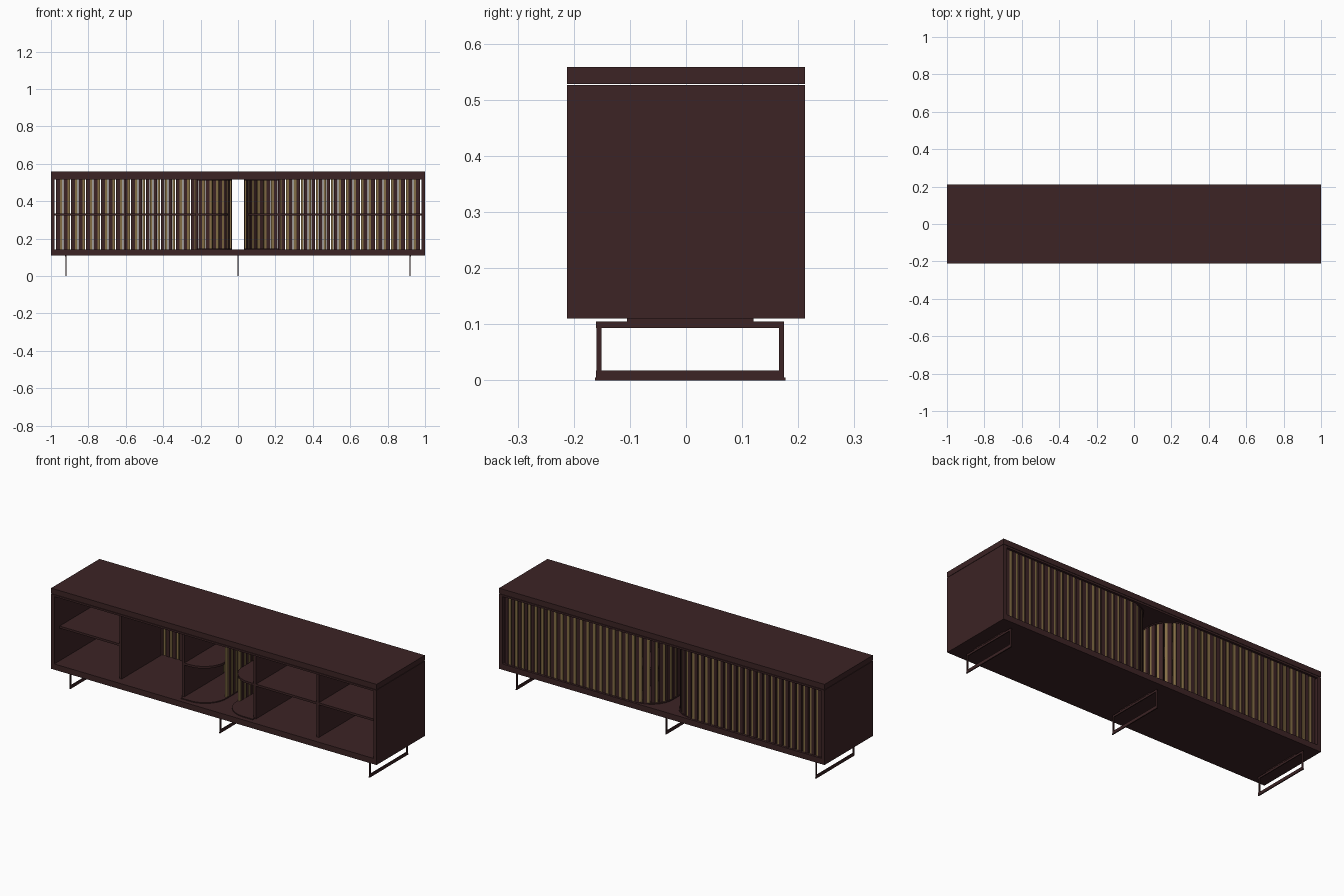
import bpy, bmesh, math
from mathutils import Matrix, Vector

if "Cube" in bpy.data.objects:
    bpy.data.objects.remove(bpy.data.objects["Cube"])


def material(name, rgb):
    m = bpy.data.materials.new(name)
    m.diffuse_color = (*rgb, 1)
    m.use_nodes = True
    m.node_tree.nodes["Principled BSDF"].inputs["Base Color"].default_value = m.diffuse_color
    return m


WOOD = material("dark walnut", (0.045, 0.017, 0.018))
GOLD = material("aged brass", (0.23, 0.155, 0.06))


def finish(name, bm, mat):
    bmesh.ops.recalc_face_normals(bm, faces=bm.faces)
    me = bpy.data.meshes.new(name)
    bm.to_mesh(me)
    bm.free()
    me.materials.append(mat)
    ob = bpy.data.objects.new(name, me)
    bpy.context.collection.objects.link(ob)
    return ob


def add_box(bm, centre, size, angle=0):
    mat = Matrix.Translation(centre) @ Matrix.Rotation(angle, 4, 'Z') @ Matrix.Diagonal((*size, 1))
    bmesh.ops.create_cube(bm, size=1, matrix=mat)


def box(name, x, y, z, mat=WOOD):
    bm = bmesh.new()
    add_box(bm, [(a + b) / 2 for a, b in (x, y, z)], [b - a for a, b in (x, y, z)])
    return finish(name, bm, mat)


def plate(name, points, z0, z1):
    bm = bmesh.new()
    face = bm.faces.new([bm.verts.new((x, y, z0)) for x, y in points])
    res = bmesh.ops.extrude_face_region(bm, geom=[face])
    bmesh.ops.translate(bm, vec=(0, 0, z1 - z0), verts=[v for v in res["geom"] if isinstance(v, bmesh.types.BMVert)])
    return finish(name, bm, WOOD)


# Case
box("top_slab", (-1, 1), (-.212, .212), (.528, .558))
box("case_ceiling", (-1, 1), (-.212, .212), (.516, .526))
box("base_slab", (-1, 1), (-.212, .212), (.11, .142))

FRONT, REAR = -.166, .178
XIN, YB, R = .04, .194, .14      # sliding slat track: inner x, back y, bend radius


def track(s):
    """Point and heading at distance s along the right-hand slat track."""
    straight = .972 - XIN - R
    bend = R * math.pi / 2
    if s < straight:
        return .972 - s, YB, 0
    if s < straight + bend:
        a = (s - straight) / R
        return XIN + R - R * math.sin(a), YB - R + R * math.cos(a), a
    return XIN, YB - R - (s - straight - bend), math.pi / 2


def rounded_bay(grow):
    """Outline of a centre-bay shelf, rounded at both inner corners."""
    xi, r = XIN + .012 - grow, .13
    y0, y1 = FRONT - grow, REAR + grow
    pts = [(.22, y0), (.22, y1)]
    for i in range(13):
        a = math.pi / 2 + i / 12 * math.pi / 2
        pts.append((xi + r + r * math.cos(a), y1 - r + r * math.sin(a)))
    for i in range(13):
        a = math.pi + i / 12 * math.pi / 2
        pts.append((xi + r + r * math.cos(a), y0 + r + r * math.sin(a)))
    return pts


PITCH = .04
LENGTH = .972 - XIN - R + R * math.pi / 2 + .11

for side, s in (("left", -1), ("right", 1)):
    def span(a, b):
        return (min(s * a, s * b), max(s * a, s * b))

    # Side panel and dividers
    box(side + "_side_panel", span(.98, 1), (-.212, .212), (.142, .526))
    for n, x in (("inner", .22), ("outer", .606)):
        box(f"{side}_{n}_divider", span(x - .007, x + .007), (FRONT, REAR), (.142, .516))

    # Shelves (the left middle bay only has a narrow rear ledge)
    box(side + "_outer_shelf", span(.613, .98), (FRONT, REAR), (.323, .335))
    box(side + "_middle_shelf", span(.227, .599), (.14 if s < 0 else FRONT, REAR), (.323, .335))
    mirror = lambda pts: [(s * x, y) for x, y in pts]
    plate(side + "_rounded_shelf", mirror(rounded_bay(0)), .323, .335)
    plate(side + "_rounded_floor_track", mirror(rounded_bay(.02)), .142, .147)
    plate(side + "_rounded_ceiling_track", mirror(rounded_bay(.02)), .511, .516)

    # Slatted tambour running along the back and bending into the centre
    for name, offset, width, depth, mat in (
            ("wood_slats", .01, .020, .014, WOOD), ("brass_slats", .0275, .014, .010, GOLD)):
        bm = bmesh.new()
        for i in range(int(LENGTH / PITCH)):
            x, y, a = track(i * PITCH + offset)
            add_box(bm, (s * x, y, .329), (width, depth, .374), s * a)
        finish(f"{side}_{name}", bm, mat)

# Thin sled legs with mounting plates
for name, x in (("left", -.92), ("middle", 0), ("right", .92)):
    bm = bmesh.new()
    t = .005
    add_box(bm, (x, .0075, .099), (t, .335, .011))
    add_box(bm, (x, .0075, .011), (t, .335, .012))
    for y in (-.155, .170):
        add_box(bm, (x, y, .055), (t, .009, .10))
    add_box(bm, (x, .0075, .0025), (.006, .34, .005))
    add_box(bm, (x, .0075, .1075), (.008, .225, .006))
    finish(name + "_sled_leg", bm, WOOD)
